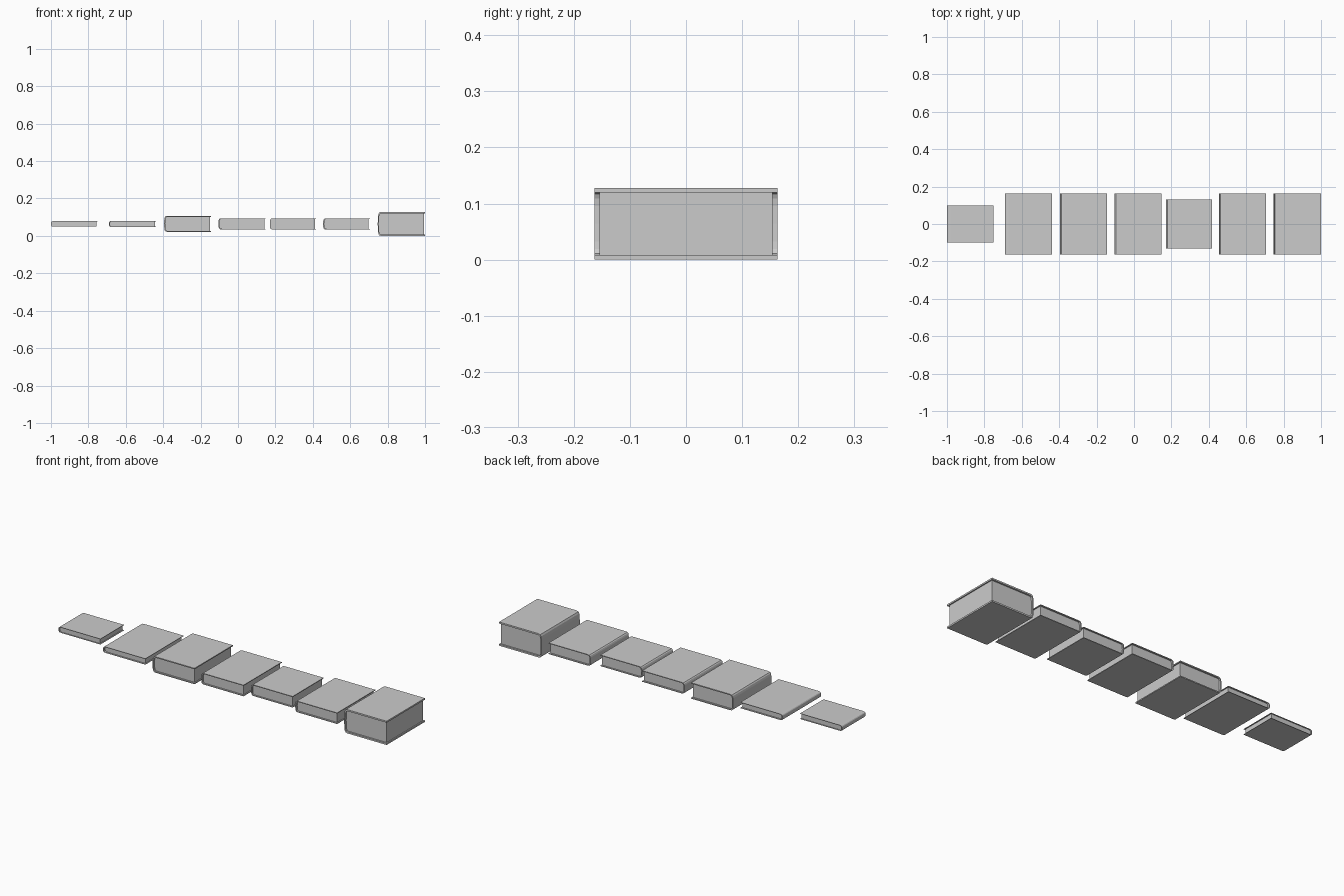
import bpy, bmesh, math

if "Cube" in bpy.data.objects:
    bpy.data.objects.remove(bpy.data.objects["Cube"])

# Row of lying books: (left x, right x, half length in y, height in z)
BOOKS = [
    (-1.000, -0.750, 0.100, 0.030),
    (-0.690, -0.438, 0.163, 0.032),
    (-0.395, -0.145, 0.163, 0.086),
    (-0.105,  0.147, 0.163, 0.060),
    ( 0.170,  0.418, 0.132, 0.060),
    ( 0.455,  0.705, 0.163, 0.060),
    ( 0.747,  1.000, 0.163, 0.128),
]
MID_Z = 0.064      # all books share the same centre height
SPINE = 0.018      # depth of the rounded spine


def extrude_profile(name, pts, half_y):
    """Closed x/z profile extruded along y."""
    bm = bmesh.new()
    face = bm.faces.new([bm.verts.new((x, -half_y, z)) for x, z in pts])
    ext = bmesh.ops.extrude_face_region(bm, geom=[face])
    moved = [v for v in ext["geom"] if isinstance(v, bmesh.types.BMVert)]
    bmesh.ops.translate(bm, vec=(0, 2 * half_y, 0), verts=moved)
    bmesh.ops.recalc_face_normals(bm, faces=bm.faces)
    mesh = bpy.data.meshes.new(name)
    bm.to_mesh(mesh)
    bm.free()
    obj = bpy.data.objects.new(name, mesh)
    bpy.context.collection.objects.link(obj)
    return obj


def spine_curve(x, depth, half_h, n=8):
    """Flattened round back, from top to bottom."""
    out = []
    for i in range(n + 1):
        a = math.pi / 2 + math.pi * i / n
        c, s = math.cos(a), math.sin(a)
        out.append((x + depth * (1 - abs(c) ** 0.6),
                    MID_Z + half_h * math.copysign(abs(s) ** 0.6, s)))
    return out


for i, (x0, x1, hy, h) in enumerate(BOOKS, 1):
    t = h * 0.065                      # board thickness follows book height
    hh = h / 2
    # cover: two boards joined by the rounded spine
    outer = [(x1, MID_Z + hh)] + spine_curve(x0, SPINE, hh) + [(x1, MID_Z - hh)]
    inner = ([(x1, MID_Z + hh - t)] + spine_curve(x0 + 0.006, SPINE - 0.004, hh - t)
             + [(x1, MID_Z - hh + t)])
    extrude_profile(f"book_cover_{i}", outer + inner[::-1], hy)
    # page block, set back from the cover edges
    px = x1 - 0.006
    pages = ([(px, MID_Z + hh - t)] + spine_curve(x0 + 0.006, SPINE - 0.004, hh - t)
             + [(px, MID_Z - hh + t)])
    extrude_profile(f"page_block_{i}", pages, hy * 0.945)
